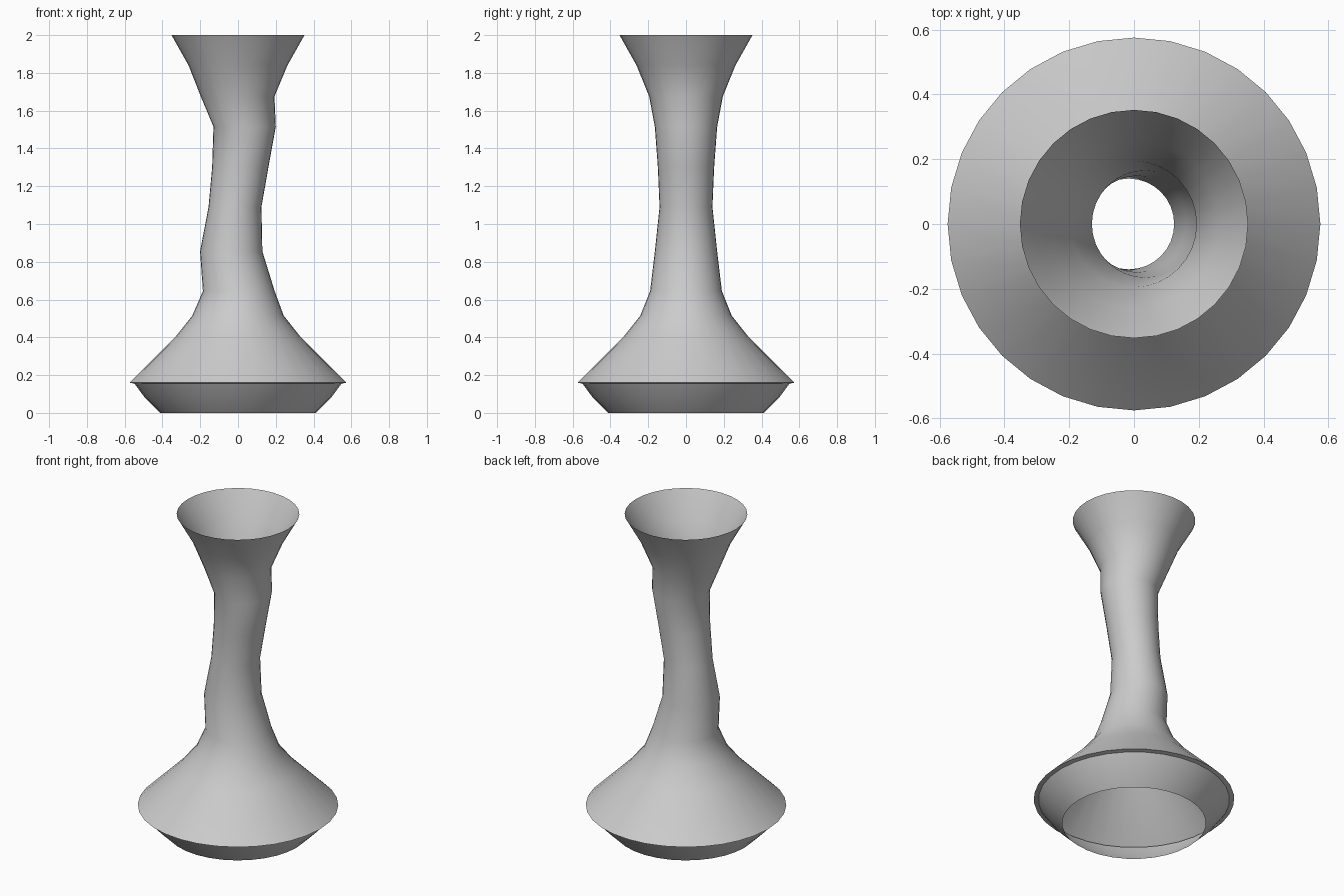
import bpy
from math import cos, sin, tau

if "Cube" in bpy.data.objects:
    bpy.data.objects.remove(bpy.data.objects["Cube"])

SIDES = 32


def ring_shell(name, rings):
    """Open tube through horizontal rings (height, radius, x offset), bottom to top."""
    verts = [(cx + r * cos(tau * i / SIDES), r * sin(tau * i / SIDES), z)
             for z, r, cx in rings for i in range(SIDES)]
    faces = []
    for k in range(len(rings) - 1):
        a, b = k * SIDES, (k + 1) * SIDES
        for i in range(SIDES):
            j = (i + 1) % SIDES
            faces.append((a + i, a + j, b + j, b + i))
    mesh = bpy.data.meshes.new(name)
    mesh.from_pydata(verts, [], faces)
    obj = bpy.data.objects.new(name, mesh)
    bpy.context.collection.objects.link(obj)
    bpy.ops.object.select_all(action='DESELECT')
    obj.select_set(True)
    bpy.context.view_layer.objects.active = obj
    bpy.ops.object.shade_smooth_by_angle(angle=0.7)
    return obj


# open-bottomed bowl with the narrow underside of the lip
ring_shell("vase_base", [
    (0.00, 0.412, 0), (0.08, 0.493, 0), (0.155, 0.548, 0), (0.16, 0.575, 0),
])

# flared shoulder, swaying neck and open funnel mouth
ring_shell("vase_body", [
    (0.16, 0.575, 0), (0.40, 0.333, 0), (0.515, 0.242, 0),
    (0.645, 0.19, 0.004), (0.855, 0.165, -0.036), (1.09, 0.14, -0.016),
    (1.30, 0.149, 0.012), (1.515, 0.165, 0.035), (1.675, 0.195, -0.002),
    (1.84, 0.262, 0), (2.00, 0.352, 0),
])
